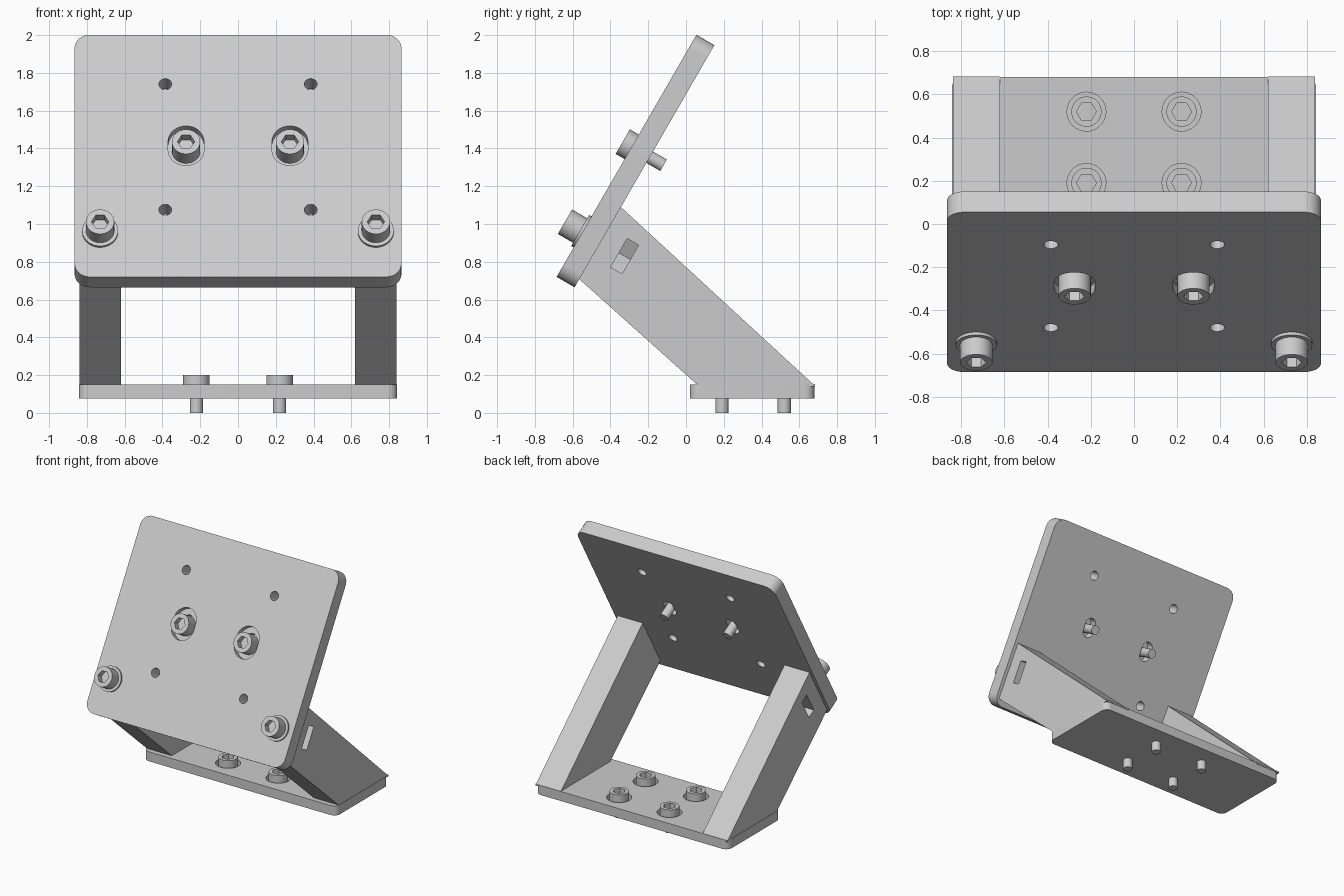
import bpy, bmesh, math
from mathutils import Matrix, Vector

cube = bpy.data.objects.get("Cube")
if cube:
    bpy.data.objects.remove(cube, do_unlink=True)

GREY = (0.6, 0.6, 0.6, 1)
metal = bpy.data.materials.new("light grey")
metal.use_nodes = True
metal.diffuse_color = GREY
metal.node_tree.nodes["Principled BSDF"].inputs["Base Color"].default_value = GREY


def circle(r, n=36):
    return [(r * math.cos(math.tau * i / n), r * math.sin(math.tau * i / n)) for i in range(n)]


def hexagon(r, n=36):
    # hexagon outline sampled at the same angles as the circles
    pts = []
    for i in range(n):
        a = math.tau * i / n
        k = r * math.cos(math.pi / 6) / math.cos(a % (math.pi / 3) - math.pi / 6)
        pts.append((k * math.cos(a), k * math.sin(a)))
    return pts


def rounded_rect(w, h, r, cy=0, steps=8):
    # also makes an upright slot when w equals 2 * r
    pts = []
    for q, (sx, sy) in enumerate([(1, 1), (-1, 1), (-1, -1), (1, -1)]):
        for i in range(steps + 1):
            a = math.pi / 2 * (q + i / steps)
            pts.append((sx * (w / 2 - r) + r * math.cos(a),
                        cy + sy * (h / 2 - r) + r * math.sin(a)))
    clean = []
    for p in pts:
        if not clean or (Vector(p) - Vector(clean[-1])).length > 1e-5:
            clean.append(p)
    return clean


def loft(name, sections, matrix):
    # skin a stack of (outline, height) sections and cap both ends
    bm = bmesh.new()
    rings = [[bm.verts.new((x, y, z)) for x, y in pts] for pts, z in sections]
    for a, b in zip(rings, rings[1:]):
        for i in range(len(a)):
            j = (i + 1) % len(a)
            bm.faces.new((a[i], a[j], b[j], b[i]))
    bm.faces.new(list(reversed(rings[0])))
    bm.faces.new(rings[-1])
    bm.transform(matrix)
    bmesh.ops.recalc_face_normals(bm, faces=bm.faces)
    mesh = bpy.data.meshes.new(name)
    bm.to_mesh(mesh)
    bm.free()
    mesh.materials.append(metal)
    ob = bpy.data.objects.new(name, mesh)
    bpy.context.collection.objects.link(ob)
    return ob


def prism(name, pts, z0, z1, matrix):
    return loft(name, [(pts, z0), (pts, z1)], matrix)


def activate(ob):
    bpy.ops.object.select_all(action='DESELECT')
    ob.select_set(True)
    bpy.context.view_layer.objects.active = ob


def cut(ob, cutters):
    for c in cutters:
        c.hide_render = True
        mod = ob.modifiers.new("cut", 'BOOLEAN')
        mod.operation = 'DIFFERENCE'
        mod.solver = 'EXACT'
        mod.object = c
        activate(ob)
        bpy.ops.object.modifier_apply(modifier=mod.name)
        bpy.data.objects.remove(c, do_unlink=True)


def screw(name, x, y, seat, length, frame, r=0.075):
    # socket head screw whose head sits at the height called seat
    head, shank = circle(r), circle(0.035)
    socket = hexagon(0.046)
    return loft(name, [(shank, -length), (shank, 0), (head, 0), (head, 0.1),
                       (socket, 0.1), (socket, 0.05)],
                frame @ Matrix.Translation((x, y, seat)))


flat = Matrix.Identity(4)
# tilted panel frame: x across, y up the panel, z out of its front face
tilt = Matrix.Translation((0, -0.685, 0.72)) @ Matrix.Rotation(math.radians(60), 4, 'X')
# side profile frame: x is depth, y is height, z is width
side = Matrix(((0, 0, 1, 0), (1, 0, 0, 0), (0, 1, 0, 0), (0, 0, 0, 1)))
parts = []

# base plate with counterbored screws
base = prism("base_plate", rounded_rect(1.686, 0.66, 0.05, 0.35), 0.075, 0.15, flat)
spots = [(x, y) for x in (-0.22, 0.22) for y in (0.19, 0.52)]
cut(base, [prism("cutter", circle(0.09), 0.105, 0.3, flat @ Matrix.Translation((x, y, 0)))
           for x, y in spots])
parts.append(base)
for x, y in spots:
    parts.append(screw("base_screw", x, y, 0.1, 0.1, flat, 0.07))

# tilted panel with four small holes and two counterbored slots
panel = prism("tilted_panel", rounded_rect(1.73, 1.48, 0.08, 0.74), -0.11, 0, tilt)
cutters = []
for x in (-0.385, 0.385):
    for t in (0.41, 1.178):
        cutters.append(prism("cutter", circle(0.034), -0.3, 0.2,
                             tilt @ Matrix.Translation((x, t, 0))))
for x in (-0.275, 0.275):
    place = tilt @ Matrix.Translation((x, 0.802, 0))
    cutters.append(prism("cutter", rounded_rect(0.19, 0.242, 0.095), -0.045, 0.2, place))
    cutters.append(prism("cutter", rounded_rect(0.09, 0.15, 0.045), -0.3, 0.2, place))
cut(panel, cutters)
parts.append(panel)
for x in (-0.275, 0.275):
    parts.append(screw("panel_screw", x, 0.795, -0.045, 0.15, tilt))

# slanted arms with nut pockets, and the screws that hold the panel to them
profile = [(-0.565, 0.708), (-0.345, 1.09), (0.67, 0.155), (0.683, 0.152),
           (0.683, 0.14), (0.07, 0.14)]
for s, label in ((1, "left"), (-1, "right")):
    arm = prism(label + "_arm", profile, s * 0.62, s * 0.838, side)
    pocket = [(s * x, 0.275 + y) for x, y in
              ((0.9, -0.0875), (0.9, 0.0875), (0.68, 0.0875), (0.63, 0), (0.68, -0.0875))]
    cut(arm, [prism("cutter", pocket, -0.292, -0.222, tilt)])
    parts.append(arm)
    parts.append(prism(label + "_washer", circle(0.095), -0.002, 0.015,
                       tilt @ Matrix.Translation((s * 0.73, 0.275, 0))))
    parts.append(screw(label + "_arm_screw", s * 0.73, 0.275, 0.008, 0.2, tilt))

for ob in parts:
    activate(ob)
    bpy.ops.object.shade_smooth_by_angle(angle=math.radians(25))
